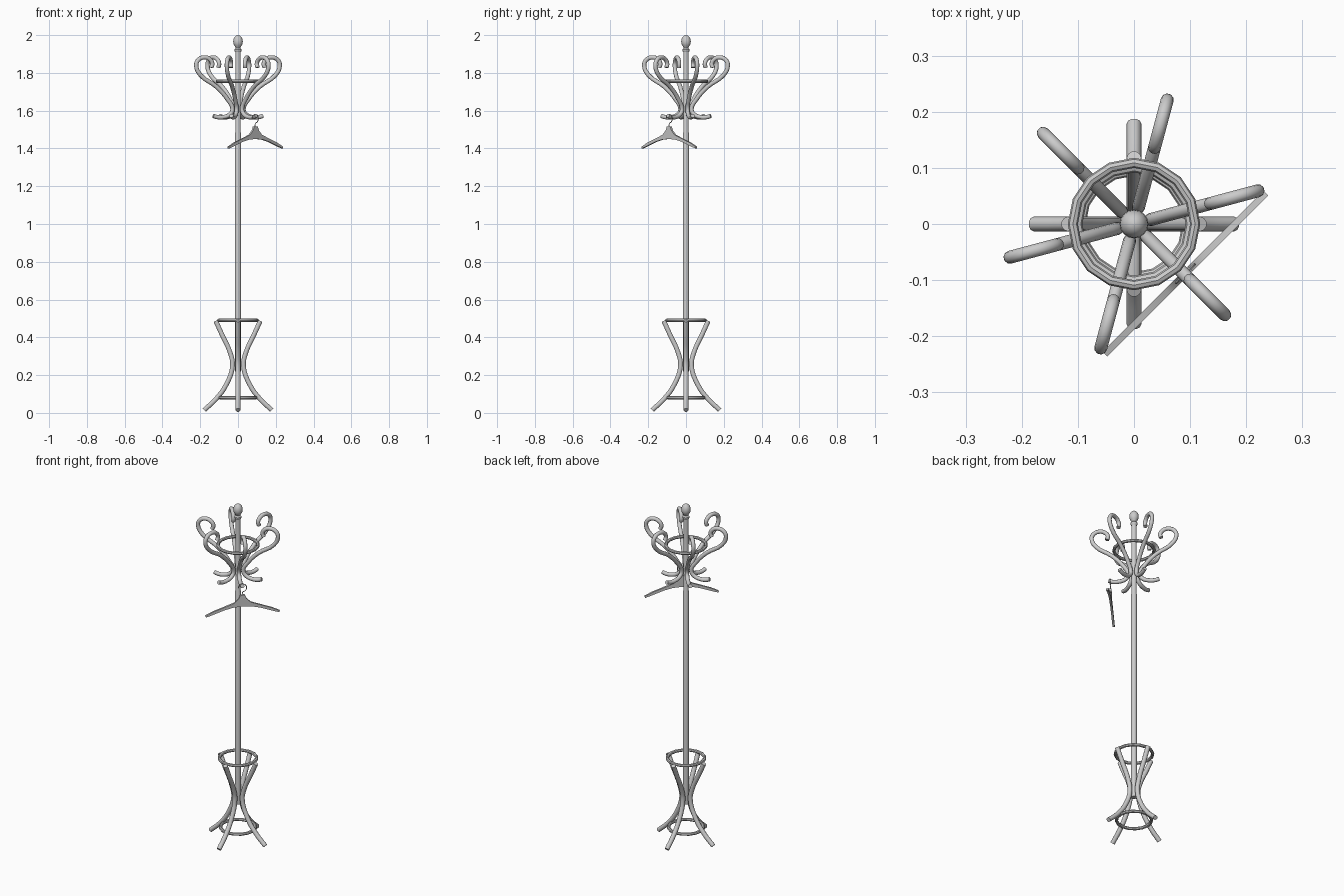
import bpy, bmesh, math
from mathutils import Matrix, Vector

if "Cube" in bpy.data.objects:
    bpy.data.objects.remove(bpy.data.objects["Cube"])


def finish(obj, angle=40):
    bpy.ops.object.select_all(action='DESELECT')
    obj.select_set(True)
    bpy.context.view_layer.objects.active = obj
    if obj.type == 'CURVE':
        bpy.ops.object.convert(target='MESH')
        obj = bpy.context.object
    bpy.ops.object.shade_smooth_by_angle(angle=math.radians(angle))
    return obj


def tube(name, pts, radius, matrix, res=4, bevel=3):
    """Round bar along a smooth path given as (out, z) points."""
    cu = bpy.data.curves.new(name, 'CURVE')
    cu.dimensions = '3D'
    cu.bevel_depth = radius
    cu.bevel_resolution = bevel
    cu.resolution_u = res
    cu.use_fill_caps = True
    sp = cu.splines.new('BEZIER')
    sp.bezier_points.add(len(pts) - 1)
    for bp, (r, z) in zip(sp.bezier_points, pts):
        bp.co = (r, 0, z)
        bp.handle_left_type = bp.handle_right_type = 'AUTO'
    obj = bpy.data.objects.new(name, cu)
    bpy.context.collection.objects.link(obj)
    obj.matrix_world = matrix
    return finish(obj, 50)


def lathe(name, profile, segs=16):
    """Solid of revolution from (radius, z) points."""
    bm = bmesh.new()
    rings = []
    for r, z in profile:
        rings.append([bm.verts.new((r * math.cos(2 * math.pi * i / segs),
                                    r * math.sin(2 * math.pi * i / segs), z))
                      for i in range(segs)])
    for a, b in zip(rings, rings[1:]):
        for i in range(segs):
            j = (i + 1) % segs
            bm.faces.new((a[i], a[j], b[j], b[i]))
    bm.faces.new(rings[0][::-1])
    bm.faces.new(rings[-1])
    me = bpy.data.meshes.new(name)
    bm.to_mesh(me)
    bm.free()
    obj = bpy.data.objects.new(name, me)
    bpy.context.collection.objects.link(obj)
    return finish(obj)


def ring(name, radius, thick, z):
    bpy.ops.mesh.primitive_torus_add(major_radius=radius, minor_radius=thick,
                                     major_segments=16, minor_segments=8,
                                     location=(0, 0, z))
    bpy.context.object.name = name
    finish(bpy.context.object)


def spin(deg):
    return Matrix.Rotation(math.radians(deg), 4, 'Z')


# Pole and finial
lathe("pole", [(0.016, 0.22), (0.016, 1.48), (0.0145, 1.485), (0.0145, 1.92)])
ball = [(0.025 * math.sin(t) + 0.0005, 1.966 - 0.034 * math.cos(t))
        for t in [math.pi * k / 10 for k in range(2, 11)]]
lathe("finial", [(0.0145, 1.91), (0.019, 1.917), (0.019, 1.925), (0.012, 1.932)] + ball)

# Four bent legs
leg = [(0.118, 0.487), (0.083, 0.41), (0.042, 0.32), (0.029, 0.25),
       (0.062, 0.15), (0.115, 0.075), (0.179, 0.015)]
for k in range(4):
    tube(f"leg_{k + 1}", leg, 0.013, spin(90 * k))

# Six curled coat arms, each ending in a lower peg
arm = [(0.147, 1.828), (0.141, 1.848), (0.155, 1.872), (0.187, 1.882),
       (0.218, 1.868), (0.229, 1.838), (0.205, 1.788), (0.12, 1.728),
       (0.057, 1.66), (0.030, 1.607), (0.045, 1.58), (0.08, 1.566),
       (0.115, 1.566), (0.136, 1.573)]
for k in range(6):
    tube(f"coat_arm_{k + 1}", arm, 0.0115, spin(15 + 60 * k))

# Bracing rings
ring("top_ring", 0.109, 0.009, 1.755)
ring("upper_leg_ring", 0.101, 0.009, 0.49)
ring("lower_leg_ring", 0.095, 0.009, 0.08)

# Coat hanger: outline mirrored about its middle, given thickness
place = Matrix.Translation(Vector((0.0915, -0.0885, 0))) @ spin(45)
half = [(0.012, 1.517), (0.022, 1.495), (0.045, 1.472), (0.105, 1.45),
        (0.16, 1.43), (0.203, 1.409), (0.200, 1.400), (0.15, 1.417),
        (0.10, 1.435), (0.05, 1.447)]
outline = half + [(0, 1.45)] + [(-x, z) for x, z in reversed(half)]
bm = bmesh.new()
face = bm.faces.new([bm.verts.new((x, -0.006, z)) for x, z in outline])
ext = bmesh.ops.extrude_face_region(bm, geom=[face])
bmesh.ops.translate(bm, vec=(0, 0.012, 0),
                    verts=[g for g in ext['geom'] if isinstance(g, bmesh.types.BMVert)])
bmesh.ops.recalc_face_normals(bm, faces=bm.faces)
me = bpy.data.meshes.new("hanger_body")
bm.to_mesh(me)
bm.free()
hanger = bpy.data.objects.new("hanger_body", me)
bpy.context.collection.objects.link(hanger)
hanger.matrix_world = place
finish(hanger, 30)

# Hanger hook looped over the peg
hook = [(0, 1.51), (0, 1.532)] + [
    (0.023 * math.cos(math.radians(a)), 1.558 + 0.023 * math.sin(math.radians(a)))
    for a in range(-60, 196, 30)]
tube("hanger_hook", hook, 0.0025, place, res=2, bevel=1)
